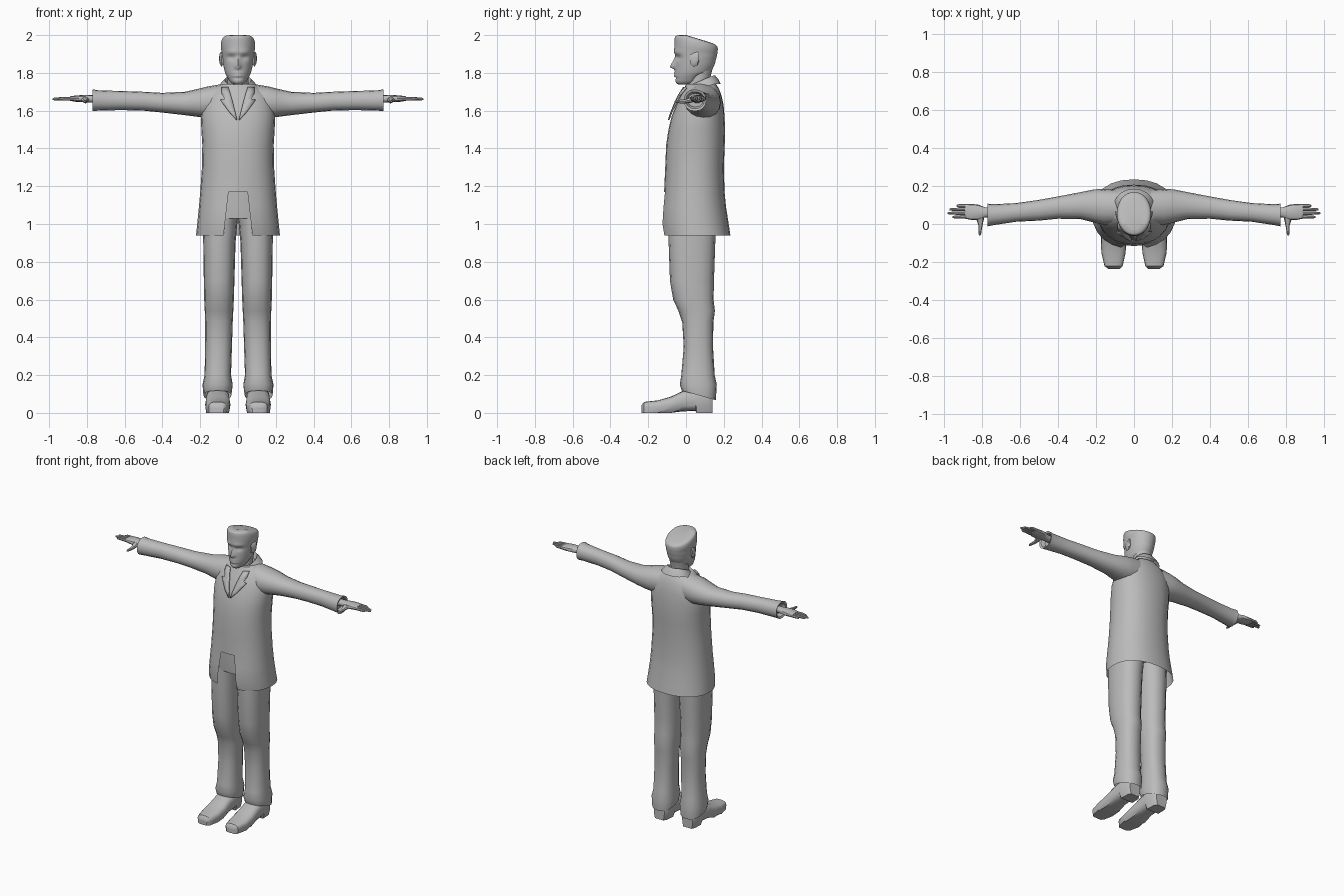
import bpy, bmesh, math

grey = bpy.data.materials.new("plain grey")
grey.diffuse_color = (0.5, 0.5, 0.5, 1)


def smooth_rings(rings, sub):
    """Catmull-Rom resampling of a list of rings."""
    out = []
    for i in range(len(rings) - 1):
        a, b, c, d = (rings[max(0, min(len(rings) - 1, i + k))] for k in (-1, 0, 1, 2))
        for s in range(sub):
            t = s / sub
            out.append([0.5 * (2 * q + (r - p) * t + (2 * p - 5 * q + 4 * r - w) * t * t
                               + (3 * q - p - 3 * r + w) * t ** 3) for p, q, r, w in zip(a, b, c, d)])
    return out + [list(rings[-1])]


def finish(name, bm, mirror=False, thick=0, angle=40):
    bmesh.ops.recalc_face_normals(bm, faces=bm.faces)
    me = bpy.data.meshes.new(name)
    bm.to_mesh(me)
    bm.free()
    me.materials.append(grey)
    ob = bpy.data.objects.new(name, me)
    bpy.context.collection.objects.link(ob)
    bpy.ops.object.select_all(action='DESELECT')
    bpy.context.view_layer.objects.active = ob
    ob.select_set(True)
    bpy.ops.object.shade_smooth_by_angle(angle=math.radians(angle))
    if thick:
        ob.modifiers.new("thickness", 'SOLIDIFY').thickness = thick
    if mirror:
        ob.modifiers.new("mirror", 'MIRROR')
    return ob


def loft(name, axis, rings, n=16, power=2.3, sub=1, caps=(True, True), mirror=False,
         edit=None, drop=None, angle=40):
    """Skin rings (t, u0, u1, v0, v1) along an axis with a rounded-box section."""
    bm = bmesh.new()
    rows = []
    for t, u0, u1, v0, v1 in (smooth_rings(rings, sub) if sub > 1 else rings):
        row = []
        for k in range(n):
            a = 2 * math.pi * k / n - math.pi / 2
            c, s = math.cos(a), math.sin(a)
            u = (u0 + u1) / 2 + (u1 - u0) / 2 * math.copysign(abs(c) ** (2 / power), c)
            v = (v0 + v1) / 2 + (v1 - v0) / 2 * math.copysign(abs(s) ** (2 / power), s)
            p = {'x': (t, u, v), 'y': (u, t, v), 'z': (u, v, t)}[axis]
            row.append(bm.verts.new(edit(*p) if edit else p))
        rows.append(row)
    for i in range(len(rows) - 1):
        for k in range(n):
            if drop and drop(i, k):
                continue
            m = (k + 1) % n
            bm.faces.new((rows[i][k], rows[i][m], rows[i + 1][m], rows[i + 1][k]))
    if caps[0]:
        bm.faces.new(rows[0][::-1])
    if caps[1]:
        bm.faces.new(rows[-1])
    return finish(name, bm, mirror, angle=angle)


def sym(rows):
    return [(t, -h, h, a, b) for t, h, a, b in rows]


# Jacket body, with the front parted below the last button
JACKET = sym([(0.94, .222, -.12, .235), (1.0, .216, -.13, .226), (1.09, .207, -.124, .212),
              (1.17, .20, -.116, .204), (1.3, .191, -.11, .20), (1.42, .189, -.105, .205),
              (1.5, .194, -.093, .207), (1.57, .197, -.076, .204), (1.63, .19, -.052, .199),
              (1.68, .172, -.03, .188), (1.715, .13, -.01, .175), (1.74, .09, .0, .16)])


def part_front(x, y, z):
    if z < 1.171 and y < 0 and abs(x) < 0.085 and abs(x) > 0.01:
        x = math.copysign(0.05 + (1.17 - z) * 0.115, x)
    return x, y, z


loft("jacket", 'z', JACKET, 24, 2.25, caps=(False, True), edit=part_front,
     drop=lambda i, k: i < 3 and k in (0, 23))


def jacket_front(x, z):
    for a, b in zip(JACKET, JACKET[1:]):
        if a[0] <= z <= b[0]:
            t = (z - a[0]) / (b[0] - a[0])
            h, y0, y1 = (a[i] + (b[i] - a[i]) * t for i in (2, 3, 4))
            return (y0 + y1) / 2 - (y1 - y0) / 2 * (1 - min(1, abs(x / h)) ** 2.25) ** (1 / 2.25)
    return 0


# Lapels lying on the chest
bm = bmesh.new()
prev = None
for z, xi, xo in [(1.55, .004, .008), (1.59, .014, .045), (1.63, .024, .075), (1.655, .03, .092),
                  (1.66, .032, .07), (1.69, .04, .085), (1.72, .05, .085)]:
    row = [bm.verts.new((x, jacket_front(x, z) - .007, z)) for x in (xi, (xi + xo) / 2, xo)]
    if prev:
        for k in (0, 1):
            bm.faces.new((prev[k], prev[k + 1], row[k + 1], row[k]))
    prev = row
finish("lapel", bm, mirror=True, thick=-0.008)

# Standing collar, sloping down to the front
loft("collar", 'z', sym([(1.74, .108, -.015, .185), (1.765, .088, .0, .172), (1.785, .07, .015, .155),
                         (1.75, .06, .02, .14)]), 20, 2.1, caps=(False, False),
     edit=lambda x, y, z: (x, y, z - max(0, .14 - y) * .42),
     drop=lambda i, k: k in (0, 19))

# Sleeves with a recessed cuff
loft("sleeve", 'x', [(.09, .0, .18, 1.56, 1.74), (.16, -.005, .185, 1.56, 1.728), (.21, .008, .182, 1.567, 1.716),
                     (.28, .025, .168, 1.576, 1.70), (.4, .028, .145, 1.59, 1.694), (.5, .018, .127, 1.60, 1.70),
                     (.62, .012, .11, 1.603, 1.704), (.74, -.006, .104, 1.60, 1.708), (.77, -.012, .107, 1.598, 1.713),
                     (.765, .0, .097, 1.61, 1.70), (.74, .01, .09, 1.62, 1.69)],
     16, 2.2, caps=(False, True), mirror=True)

# Hands
loft("palm", 'x', [(.74, .035, .085, 1.64, 1.682), (.785, .035, .088, 1.643, 1.682), (.82, .022, .102, 1.645, 1.683),
                   (.86, .022, .106, 1.647, 1.68), (.89, .028, .104, 1.652, 1.676)], 12, 2.4, mirror=True)
for label, y, tip in (("index", .037, .955), ("middle", .057, .982), ("ring", .077, .972), ("little", .096, .935)):
    loft(label + "_finger", 'x', [(.87, y - .0095, y + .0095, 1.653, 1.674), (.92, y - .009, y + .009, 1.654, 1.673),
                                  (tip - .008, y - .007, y + .007, 1.655, 1.669), (tip, y - .004, y + .004, 1.657, 1.665)],
         8, 2, mirror=True)
loft("thumb", 'y', [(-.06, .808, .816, 1.644, 1.652), (-.05, .804, .819, 1.64, 1.656), (-.01, .798, .818, 1.638, 1.66),
                    (.025, .79, .83, 1.642, 1.672), (.05, .79, .84, 1.648, 1.676)], 8, 2, mirror=True)

# Trousers: legs with a hem that dips at the heel, and the hips
loft("trouser_leg", 'z', [(.095, .035, .183, -.022, .158), (.15, .028, .188, -.033, .163), (.2, .037, .177, -.025, .152),
                          (.35, .032, .174, -.012, .143), (.48, .028, .174, -.02, .145), (.54, .025, .176, -.04, .153),
                          (.6, .022, .179, -.068, .146), (.7, .019, .181, -.085, .148), (.9, .013, .184, -.092, .155),
                          (1.0, .004, .185, -.095, .16), (1.05, -.002, .185, -.095, .16)],
     16, 2.4, caps=(False, True), mirror=True,
     edit=lambda x, y, z: (x, y, z + (.06 - y) * .28 if z < .1 else z))
loft("hips", 'z', sym([(1.03, .182, -.095, .16), (1.1, .182, -.1, .165), (1.2, .175, -.1, .165)]), 20, 2.5)

# Shoes with a raised arch
loft("shoe", 'y', [(-.236, .075, .135, .008, .04), (-.222, .06, .155, .002, .058), (-.15, .044, .172, 0, .066),
                   (-.08, .04, .174, 0, .086), (-.02, .044, .17, .008, .115), (.05, .046, .167, .01, .135),
                   (.055, .046, .167, 0, .135), (.12, .052, .163, 0, .13), (.14, .068, .15, 0, .115)],
     16, 2.8, mirror=True, edit=lambda x, y, z: (x, y, 0 if z < .018 and not -.05 < y < .052 else z))

# Neck
loft("neck", 'z', sym([(1.62, .06, .0, .12), (1.70, .055, .005, .12), (1.76, .055, .012, .125),
                       (1.82, .06, .02, .14)]), 16, 2)


# Head, with face relief pushed along the depth
def bump(d, w):
    return math.exp(-(d / w) ** 2)


def face(x, y, z):
    zz = z - max(0, y) * .3 * max(0, z - 1.87) / .13
    if y < 0.03:
        ax = abs(x)
        ridge = max(0, min(1, (1.89 - z) / .055)) * (1 if z > 1.828 else max(0, 1 - (1.828 - z) / .012))
        y -= .027 * ridge * bump(x, .008 + .006 * ridge)
        y += .013 * bump(ax - .035, .02) * bump(z - 1.882, .012)
        y -= .005 * bump(ax - .035, .03) * bump(z - 1.91, .01)
        y -= .006 * bump(x, .022) * (bump(z - 1.80, .006) + bump(z - 1.784, .006))
        y += .006 * bump(x, .03) * bump(z - 1.772, .006)
    elif z < 1.80:
        zz += (1.80 - z) * min(1, (y - .03) / .08)
    return x, y, zz


loft("head", 'z', sym([(1.738, .022, -.04, .03), (1.75, .04, -.054, .07), (1.775, .056, -.058, .105),
                       (1.80, .068, -.058, .128), (1.84, .078, -.057, .15), (1.88, .084, -.056, .16),
                       (1.915, .087, -.062, .165), (1.95, .091, -.061, .168), (1.982, .088, -.06, .166),
                       (1.996, .076, -.053, .15), (2.0, .05, -.03, .12)]),
     48, 2.05, sub=4, edit=face, angle=60)

# Ears
loft("ear", 'y', [(.022, .078, .088, 1.845, 1.895), (.04, .078, .095, 1.832, 1.905), (.06, .08, .1, 1.84, 1.912),
                  (.068, .084, .097, 1.86, 1.905)], 10, 2, mirror=True)
